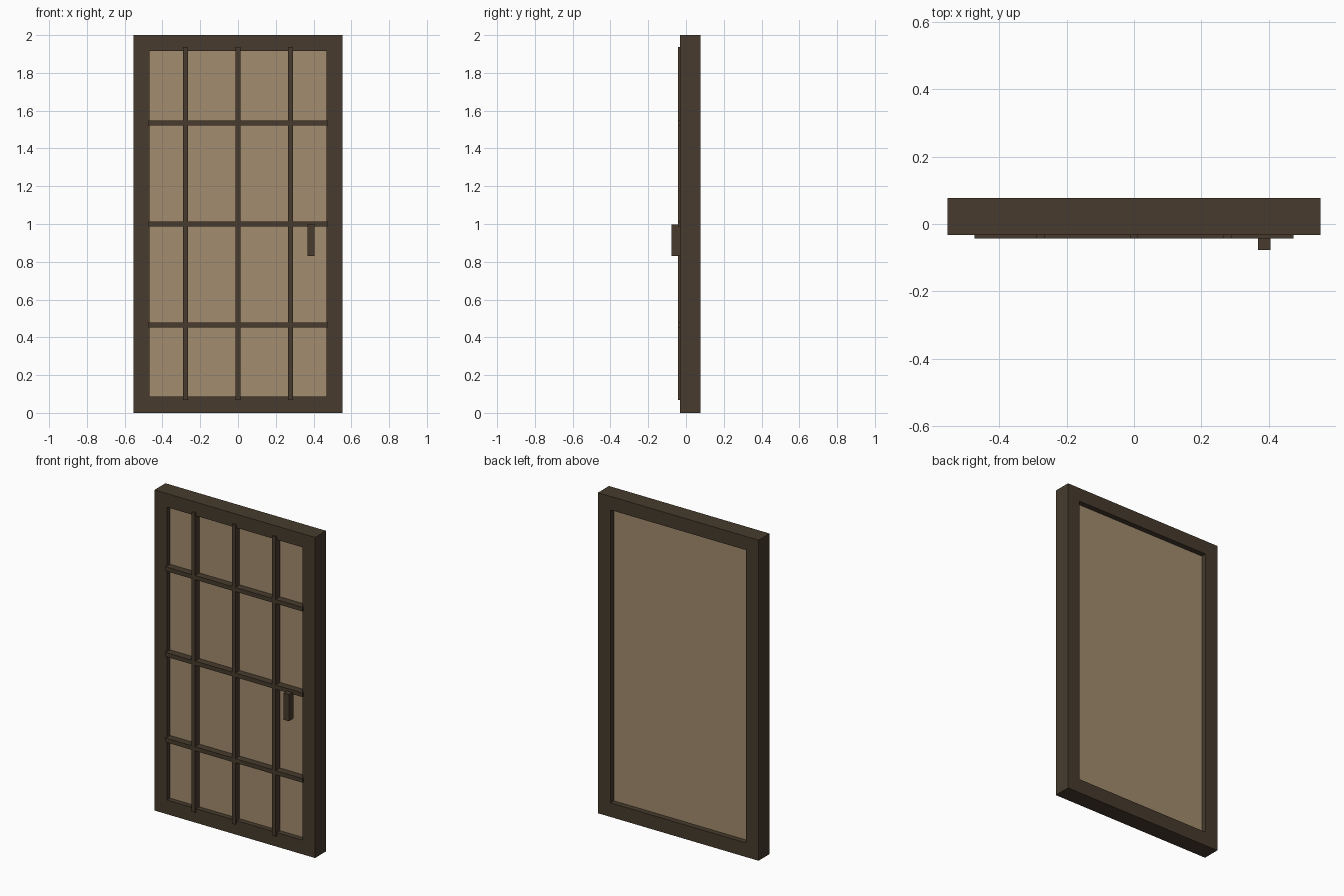
import bpy
import bmesh

cube = bpy.data.objects.get("Cube")
if cube:
    bpy.data.objects.remove(cube, do_unlink=True)


def make_material(name, color):
    mat = bpy.data.materials.new(name)
    mat.use_nodes = True
    mat.diffuse_color = color
    mat.node_tree.nodes["Principled BSDF"].inputs["Base Color"].default_value = color
    return mat


dark_wood = make_material("dark_wood", (0.063, 0.044, 0.027, 1))
tan_panel = make_material("tan_panel", (0.362, 0.262, 0.156, 1))


def finish(name, bm, mat):
    bmesh.ops.recalc_face_normals(bm, faces=bm.faces)
    mesh = bpy.data.meshes.new(name)
    bm.to_mesh(mesh)
    bm.free()
    mesh.materials.append(mat)
    obj = bpy.data.objects.new(name, mesh)
    bpy.context.collection.objects.link(obj)
    return obj


def box(name, xs, ys, zs, mat):
    """Box spanning the given (low, high) ranges."""
    bm = bmesh.new()
    bmesh.ops.create_cube(bm, size=1)
    for v in bm.verts:
        v.co = [r[0] if c < 0 else r[1] for c, r in zip(v.co, (xs, ys, zs))]
    return finish(name, bm, mat)


FRONT, BACK = -0.032, 0.0765
PANEL_FRONT, PANEL_BACK = 0.0, 0.043
BAR_FRONT = -0.043
HALF_W, OPEN_W = 0.554, 0.468
HEIGHT, OPEN_LOW, OPEN_HIGH = 2.0, 0.088, 1.915

# Frame: four rectangular loops bridged into a closed ring
bm = bmesh.new()
loops = []
for half, low, high, y in (
    (HALF_W, 0, HEIGHT, FRONT),
    (HALF_W, 0, HEIGHT, BACK),
    (OPEN_W, OPEN_LOW, OPEN_HIGH, BACK),
    (OPEN_W, OPEN_LOW, OPEN_HIGH, FRONT),
):
    corners = ((-half, low), (half, low), (half, high), (-half, high))
    loops.append([bm.verts.new((x, y, z)) for x, z in corners])
for i in range(4):
    a, b = loops[i], loops[(i + 1) % 4]
    for j in range(4):
        k = (j + 1) % 4
        bm.faces.new((a[j], a[k], b[k], b[j]))
finish("door_frame", bm, dark_wood)

# Recessed panel, its edges tucked into the frame
box("door_panel", (-OPEN_W - 0.01, OPEN_W + 0.01), (PANEL_FRONT, PANEL_BACK),
    (OPEN_LOW - 0.01, OPEN_HIGH + 0.01), tan_panel)

# Lattice bars on the front
bar_depth = (BAR_FRONT, PANEL_FRONT + 0.002)
for i in (-1, 0, 1):
    x, z = i * 0.278, 1.0 + i * 0.534
    box(f"upright_bar_{i + 2}", (x - 0.012, x + 0.012), bar_depth,
        (0.067, 1.936), dark_wood)
    box(f"cross_bar_{i + 2}", (-0.474, 0.474), bar_depth,
        (z - 0.013, z + 0.013), dark_wood)

# Handle
box("handle", (0.368, 0.405), (-0.0765, -0.032), (0.83, 0.997), dark_wood)
